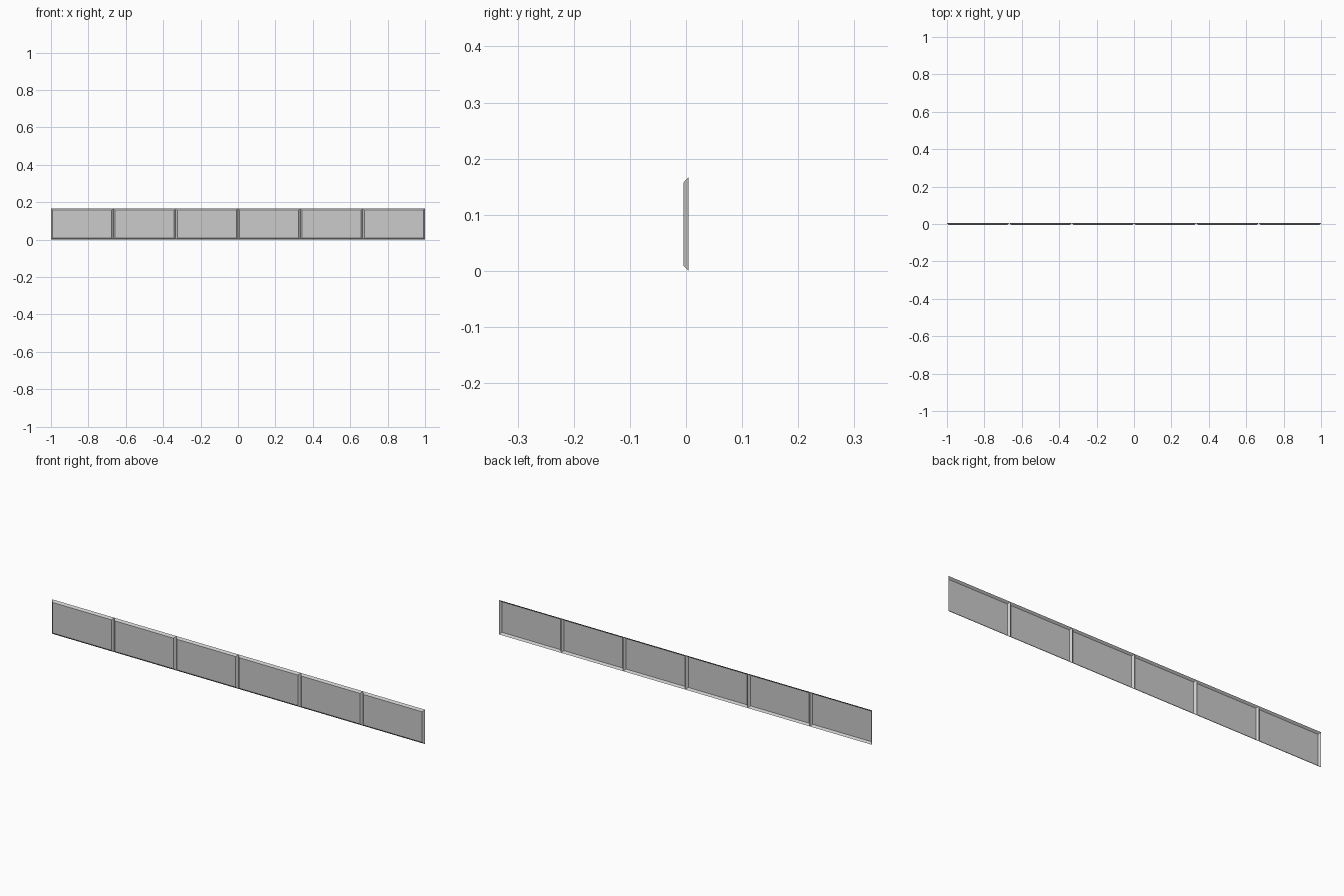
import bpy, bmesh

if "Cube" in bpy.data.objects:
    bpy.data.objects.remove(bpy.data.objects["Cube"])

COUNT = 6
W, H = 2 / COUNT, 1 / 6      # panel size
D, B = 0.009, 0.0093         # panel depth, bevel width


def panel_mesh():
    """Bevelled front plate, open at the back."""
    bm = bmesh.new()

    def ring(inset, y):
        x, lo, hi = W / 2 - inset, inset, H - inset
        return [bm.verts.new(p) for p in
                ((-x, y, lo), (x, y, lo), (x, y, hi), (-x, y, hi))]

    rim, face = ring(0, D / 2), ring(B, -D / 2)
    bm.faces.new(face)
    for i in range(4):
        j = (i + 1) % 4
        bm.faces.new((rim[i], rim[j], face[j], face[i]))
    mesh = bpy.data.meshes.new("bevelled_panel")
    bm.to_mesh(mesh)
    bm.free()
    return mesh


# Row of identical panels, edge to edge
mesh = panel_mesh()
for i in range(COUNT):
    panel = bpy.data.objects.new(f"panel_{i + 1}", mesh)
    panel.location.x = -1 + W * (i + 0.5)
    bpy.context.collection.objects.link(panel)
